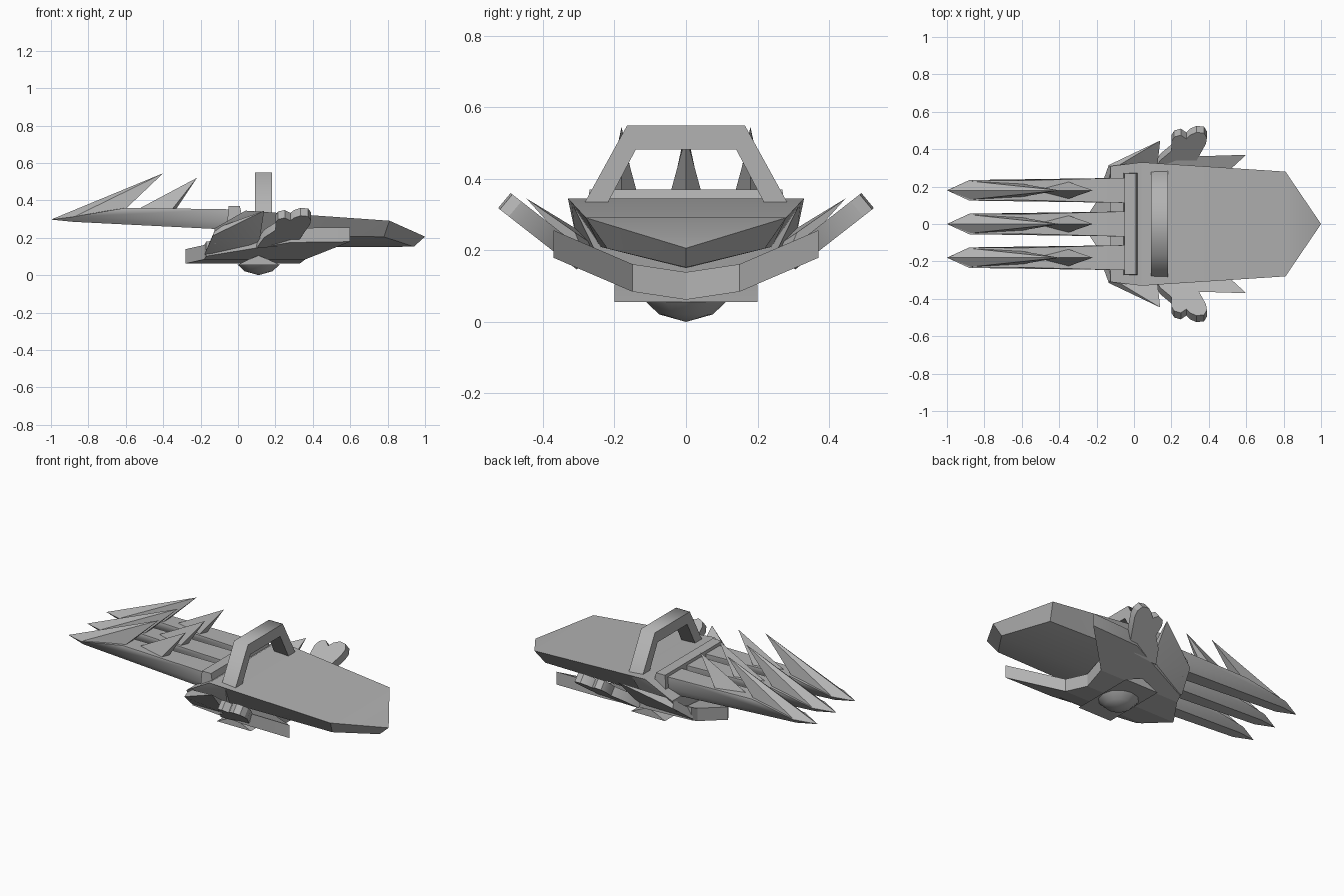
import bpy, bmesh, math
from mathutils import Vector

old = bpy.data.objects.get("Cube")
if old:
    bpy.data.objects.remove(old)

grey = bpy.data.materials.new("matte_grey")
grey.use_nodes = True
grey.diffuse_color = (0.45, 0.45, 0.45, 1)
grey.node_tree.nodes["Principled BSDF"].inputs["Base Color"].default_value = grey.diffuse_color


def finish(name, bm, angle=30):
    bmesh.ops.remove_doubles(bm, verts=bm.verts, dist=0.0005)
    bmesh.ops.recalc_face_normals(bm, faces=bm.faces)
    for f in bm.faces:
        f.smooth = True
    mesh = bpy.data.meshes.new(name)
    bm.to_mesh(mesh)
    bm.free()
    mesh.set_sharp_from_angle(angle=math.radians(angle))
    mesh.materials.append(grey)
    obj = bpy.data.objects.new(name, mesh)
    bpy.context.collection.objects.link(obj)


def hull(name, points):
    """Convex solid around a few corner points."""
    bm = bmesh.new()
    for p in points:
        bm.verts.new(p)
    out = bmesh.ops.convex_hull(bm, input=bm.verts)
    bmesh.ops.delete(bm, geom=list(set(out["geom_interior"] + out["geom_unused"])), context="VERTS")
    finish(name, bm)


def slab(name, outline, offset, angle=30):
    """Outline extruded along one vector."""
    bm = bmesh.new()
    low = [bm.verts.new(p) for p in outline]
    high = [bm.verts.new(Vector(p) + Vector(offset)) for p in outline]
    bm.faces.new(low)
    bm.faces.new(high[::-1])
    for i in range(len(low)):
        j = (i + 1) % len(low)
        bm.faces.new((low[i], low[j], high[j], high[i]))
    bmesh.ops.triangulate(bm, faces=[f for f in bm.faces if len(f.verts) > 4])
    finish(name, bm, angle)


def both(points):
    return [(x, s * y, z) for x, y, z in points for s in (1, -1)]


# Main body: a broad pointed shell with a shallow keel
hull("body_shell", both([
    (0.04, 0.33, 0.345), (0.04, 0.24, 0.21), (0.04, 0, 0.15),
    (0.81, 0.28, 0.291), (0.78, 0.22, 0.205), (0.94, 0, 0.152), (1.0, 0, 0.206)]))
hull("body_rear", both([
    (0.04, 0.33, 0.345), (0.14, 0.32, 0.335), (-0.125, 0.31, 0.25),
    (-0.125, 0.27, 0.17), (0.1, 0.24, 0.17), (-0.1, 0, 0.13), (0.1, 0, 0.13)]))
hull("rear_collar", both([
    (-0.06, 0.275, 0.25), (-0.05, 0.27, 0.37), (0.01, 0.27, 0.37), (0.035, 0.275, 0.25)]))

# Arched grip across the top
arch = [(0.285, 0.33), (0.165, 0.548), (-0.165, 0.548), (-0.285, 0.33),
        (-0.22, 0.33), (-0.14, 0.482), (0.14, 0.482), (0.22, 0.33)]
slab("top_grip", [(0.09, y, z) for y, z in arch], (0.092, 0, 0), 70)


def plate_height(y):
    return 0.062 + 0.15 * y + 0.28 * max(0, y - 0.15)


# Swallow-tailed plate beneath the body, rising toward its tips
inner_plan = [(0.33, 0), (0.36, 0.15), (-0.18, 0.15), (-0.28, 0)]
outer_plan = [(0.36, 0.15), (0.6, 0.37), (0.28, 0.36), (-0.17, 0.19), (-0.18, 0.15)]
fin = [(0.1, 0.27), (0.14, 0.34), (0.2, 0.39), (0.2, 0.44), (0.215, 0.465), (0.25, 0.475),
       (0.28, 0.455), (0.3, 0.475), (0.335, 0.49), (0.375, 0.485), (0.39, 0.46),
       (0.385, 0.43), (0.33, 0.33), (0.26, 0.28)]
for side, word in ((1, "back"), (-1, "front")):
    for part, plan in (("centre", inner_plan), ("wing", outer_plan)):
        slab(f"lower_plate_{part}_{word}",
             [(x, side * y, plate_height(y)) for x, y in plan], (0, 0, 0.077))

    # Flared cheek plate beside the rear, tapering to a point
    hull("cheek_plate_" + word, [(x, side * y, z) for x, y, z in [
        (-0.18, 0.19, 0.11), (-0.135, 0.315, 0.21), (0.14, 0.446, 0.345), (0.11, 0.27, 0.15),
        (-0.16, 0.16, 0.15), (-0.12, 0.29, 0.25), (0.125, 0.31, 0.25)]])

    # Scalloped side fin, tilted upward
    slab("side_fin_" + word,
         [(x, side * y, 0.36 - 0.78 * (0.49 - y)) for x, y in fin], (0, side * 0.035, -0.042))

# Cross pad and faceted stud on the underside
pad = [(0.0, 0.055), (0.06, 0.085), (0.11, 0.105), (0.16, 0.085), (0.225, 0.055)]
slab("cross_pad", [(x, -0.2, z) for x, z in pad], (0, 0.4, 0))
bm = bmesh.new()
bmesh.ops.create_cone(bm, cap_ends=True, segments=12, radius1=0.075, radius2=0.112, depth=0.035)
for v in bm.verts:
    v.co += Vector((0.11, 0, 0.0385))
tip = bm.verts.new((0.11, 0, 0))
base = min((f for f in bm.faces if len(f.verts) > 4), key=lambda f: f.calc_center_median().z)
edges = list(base.edges)
bmesh.ops.delete(bm, geom=[base], context="FACES_ONLY")
for e in edges:
    bm.faces.new((*e.verts, tip))
finish("underside_stud", bm)

# Three barbed prongs at the rear, bevelled along their lower edges
for i, word in enumerate(("front", "middle", "back")):
    y0 = (i - 1) * 0.18

    def place(points):
        return [(x, y + y0, z) for x, y, z in both(points)]

    hull("prong_bar_" + word, place([
        (-0.04, 0.045, 0.243), (-0.04, 0.067, 0.285), (-0.04, 0.067, 0.352),
        (-0.6, 0.052, 0.36), (-0.6, 0.052, 0.305), (-0.88, 0.055, 0.312),
        (-0.88, 0.03, 0.285), (-1.0, 0, 0.297)]))
    hull("prong_barb_" + word, place([
        (-1.0, 0, 0.297), (-0.88, 0.05, 0.31), (-0.6, 0.035, 0.355), (-0.4, 0, 0.545)]))
    hull("small_barb_" + word, place([
        (-0.53, 0, 0.355), (-0.35, 0.045, 0.355), (-0.33, 0, 0.355), (-0.22, 0, 0.52)]))
